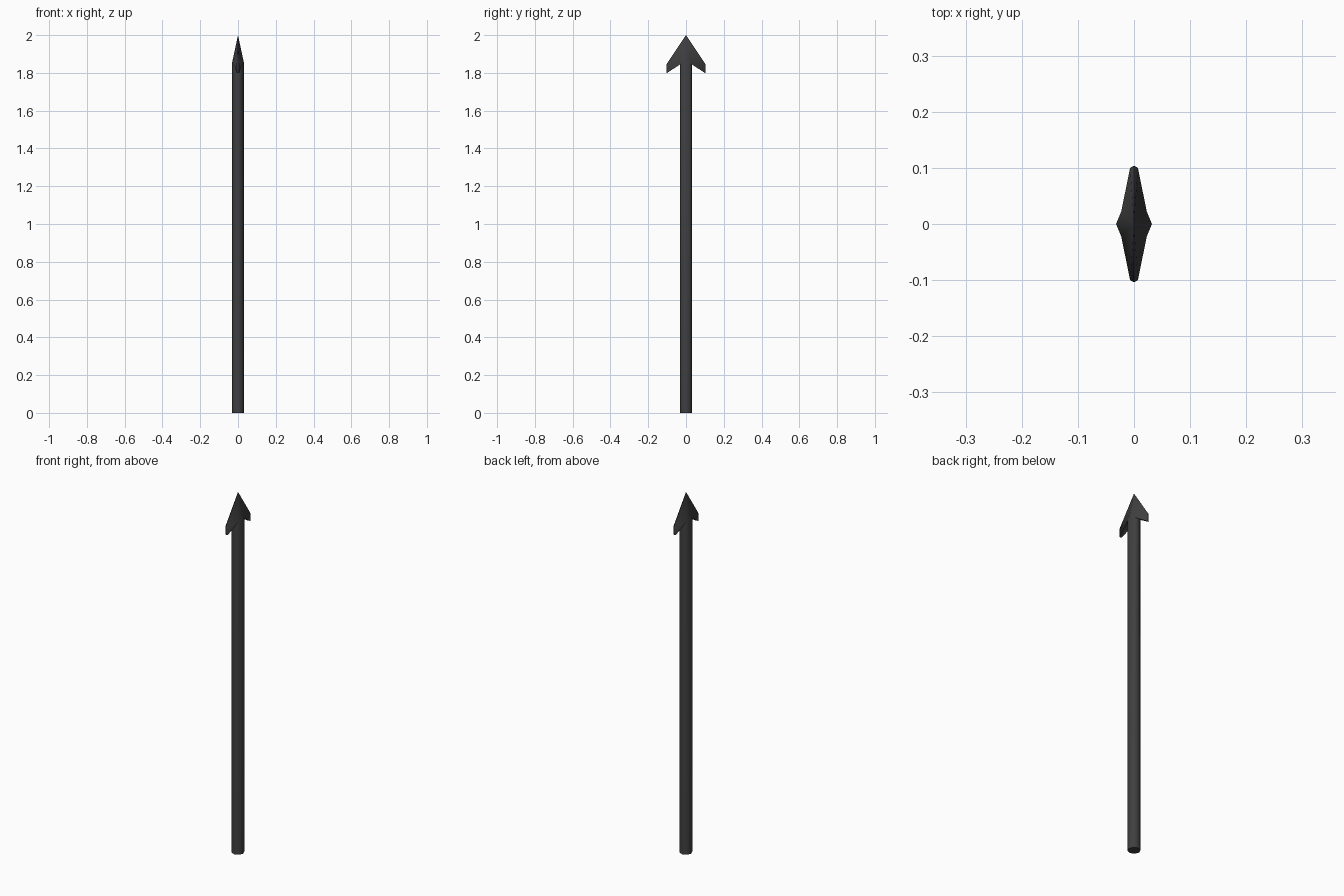
import bpy, bmesh, math

if "Cube" in bpy.data.objects:
    bpy.data.objects.remove(bpy.data.objects["Cube"])

R, NECK, SIDES = 0.032, 1.85, 8
bm = bmesh.new()


def ring(z):
    return [bm.verts.new((R * math.cos(2 * math.pi * i / SIDES),
                          R * math.sin(2 * math.pi * i / SIDES), z))
            for i in range(SIDES)]


# Octagonal shaft with a closed foot
foot, neck = ring(0), ring(NECK)
bm.faces.new(foot[::-1])
for i in range(SIDES):
    j = (i + 1) % SIDES
    bm.faces.new((foot[i], foot[j], neck[j], neck[i]))

# Arrowhead: point, with a swept-back barb on each side
apex = bm.verts.new((0, 0, 2))
for s, start in ((1, 1), (-1, 5)):
    root = [neck[start + k] for k in range(3)]
    edge = [(0.007 * s, 0.1 * s), (0, 0.104 * s), (-0.007 * s, 0.1 * s)]
    low = [bm.verts.new((x, y, 1.80)) for x, y in edge]
    high = [bm.verts.new((x, y, 1.845)) for x, y in edge]
    for k in range(2):
        bm.faces.new((root[k], root[k + 1], low[k + 1], low[k]))
        bm.faces.new((low[k], low[k + 1], high[k + 1], high[k]))
        bm.faces.new((high[k], high[k + 1], apex))
    bm.faces.new((root[0], low[0], high[0]))
    bm.faces.new((root[2], high[2], low[2]))
    bm.faces.new((root[0], high[0], apex))
    bm.faces.new((high[2], root[2], apex))
for a, b in ((7, 0), (0, 1), (3, 4), (4, 5)):
    bm.faces.new((neck[a], neck[b], apex))

bmesh.ops.recalc_face_normals(bm, faces=bm.faces[:])
mesh = bpy.data.meshes.new("arrow")
bm.to_mesh(mesh)
bm.free()
arrow = bpy.data.objects.new("arrow", mesh)
bpy.context.collection.objects.link(arrow)

# Dark iron colour
iron = bpy.data.materials.new("dark_iron")
iron.diffuse_color = (0.05, 0.05, 0.05, 1)
iron.use_nodes = True
iron.node_tree.nodes["Principled BSDF"].inputs["Base Color"].default_value = iron.diffuse_color
mesh.materials.append(iron)

# Round shaft, crisp foot and barb edges
bpy.context.view_layer.objects.active = arrow
arrow.select_set(True)
bpy.ops.object.shade_smooth_by_angle(angle=math.radians(50))
